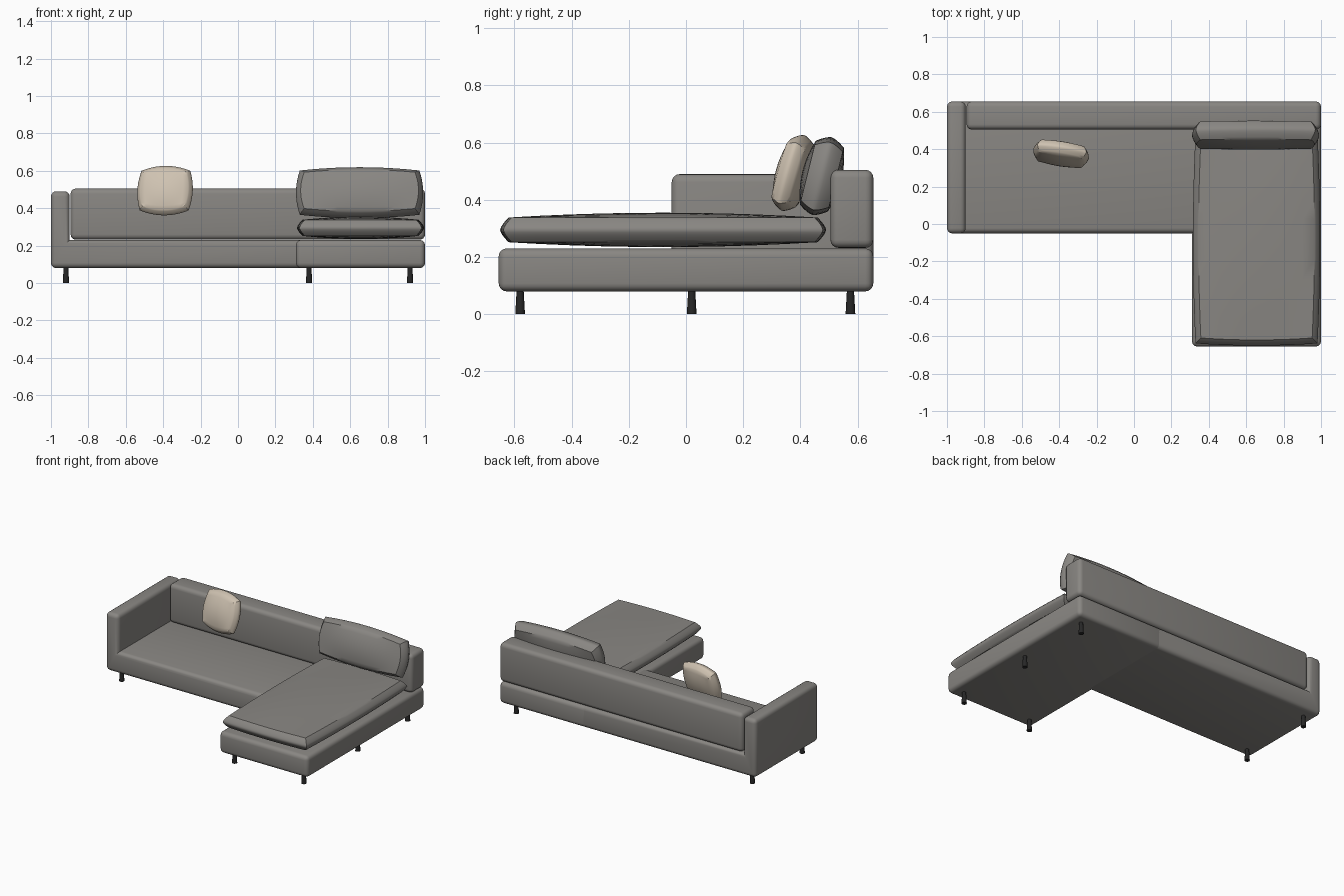
import bpy, bmesh, math
from mathutils import Vector, Euler

cube = bpy.data.objects.get("Cube")
if cube:
    bpy.data.objects.remove(cube, do_unlink=True)


def material(name, rgb):
    m = bpy.data.materials.new(name)
    m.use_nodes = True
    m.diffuse_color = (*rgb, 1)
    m.node_tree.nodes["Principled BSDF"].inputs["Base Color"].default_value = (*rgb, 1)
    return m


GREY = material("warm grey fabric", (0.25, 0.24, 0.225))
BEIGE = material("beige fabric", (0.62, 0.54, 0.44))
BLACK = material("black leg", (0.02, 0.02, 0.02))


def finish(bm, name, mat, angle=40):
    bmesh.ops.recalc_face_normals(bm, faces=bm.faces)
    mesh = bpy.data.meshes.new(name)
    bm.to_mesh(mesh)
    bm.free()
    mesh.materials.append(mat)
    ob = bpy.data.objects.new(name, mesh)
    bpy.context.collection.objects.link(ob)
    bpy.ops.object.select_all(action='DESELECT')
    ob.select_set(True)
    bpy.context.view_layer.objects.active = ob
    bpy.ops.object.shade_smooth_by_angle(angle=math.radians(angle))
    return ob


def upholstered(name, profile, y0, y1, radius=0.028):
    """Extrude an x-z profile along y and round its outer edges."""
    bm = bmesh.new()
    face = bm.faces.new([bm.verts.new((x, y0, z)) for x, z in profile])
    ext = bmesh.ops.extrude_face_region(bm, geom=[face])["geom"]
    verts = [g for g in ext if isinstance(g, bmesh.types.BMVert)]
    bmesh.ops.translate(bm, verts=verts, vec=(0, y1 - y0, 0))
    bmesh.ops.recalc_face_normals(bm, faces=bm.faces)
    edges = [e for e in bm.edges if e.is_convex]
    bmesh.ops.bevel(bm, geom=edges, offset=radius, segments=4, profile=0.5,
                    affect='EDGES', clamp_overlap=True)
    return finish(bm, name, GREY)


def rect(x0, x1, z0, z1):
    return [(x0, z0), (x1, z0), (x1, z1), (x0, z1)]


def cushion(name, mat, size, centre, rot=(0, 0, 0), edge=0.7, ridge=0.03, bow=(0.05, 0.05)):
    """Plump cushion lying in x-y: ridged rim, bowed outline, domed faces."""
    bm = bmesh.new()
    bmesh.ops.create_cube(bm, size=2)
    bmesh.ops.subdivide_edges(bm, edges=bm.edges[:], cuts=9, use_grid_fill=True)
    turn = Euler([math.radians(a) for a in rot]).to_matrix()
    hx, hy, hz = (s / 2 for s in size)
    for v in bm.verts:
        u, w, t = v.co
        inset = ridge * abs(t) ** 1.5
        dome = edge + (1 - edge) * (1 - u * u) * (1 - w * w)
        p = Vector((u * (hx - inset) * (1 - bow[0] * w * w),
                    w * (hy - inset) * (1 - bow[1] * u * u),
                    t * hz * dome))
        v.co = turn @ p + Vector(centre)
    return finish(bm, name, mat)


# Frame: seat base with its arm, and the chaise base
upholstered("seat_base_with_arm",
            [(-1, 0.08), (0.37, 0.08), (0.37, 0.23), (-0.9, 0.23), (-0.9, 0.49), (-1, 0.49)],
            -0.05, 0.655)
upholstered("chaise_base", rect(0.31, 1, 0.08, 0.23), -0.655, 0.655)
upholstered("backrest", rect(-0.895, 1, 0.232, 0.505), 0.505, 0.655)

# Cushions
cushion("chaise_cushion", GREY, (0.68, 1.14, 0.12), (0.655, -0.08, 0.295),
        edge=0.72, bow=(0.04, 0.02))
cushion("back_cushion", GREY, (0.68, 0.28, 0.14), (0.65, 0.475, 0.483),
        rot=(76, 0, 0), edge=0.72, ridge=0.025, bow=(0.06, 0.13))
cushion("throw_pillow", BEIGE, (0.3, 0.275, 0.115), (-0.39, 0.375, 0.494),
        rot=(74, 0, -9), edge=0.6, ridge=0.02, bow=(0.12, 0.2))

# Legs, slightly wider at the foot
for i, (x, y) in enumerate([(0.92, -0.58), (0.92, 0.02), (0.92, 0.575),
                            (0.38, -0.58), (-0.92, 0.02), (-0.92, 0.575)]):
    bm = bmesh.new()
    bmesh.ops.create_cone(bm, cap_ends=True, segments=16, radius1=0.017, radius2=0.012, depth=0.09)
    bmesh.ops.translate(bm, verts=bm.verts, vec=(x, y, 0.045))
    finish(bm, f"leg_{i + 1}", BLACK)
